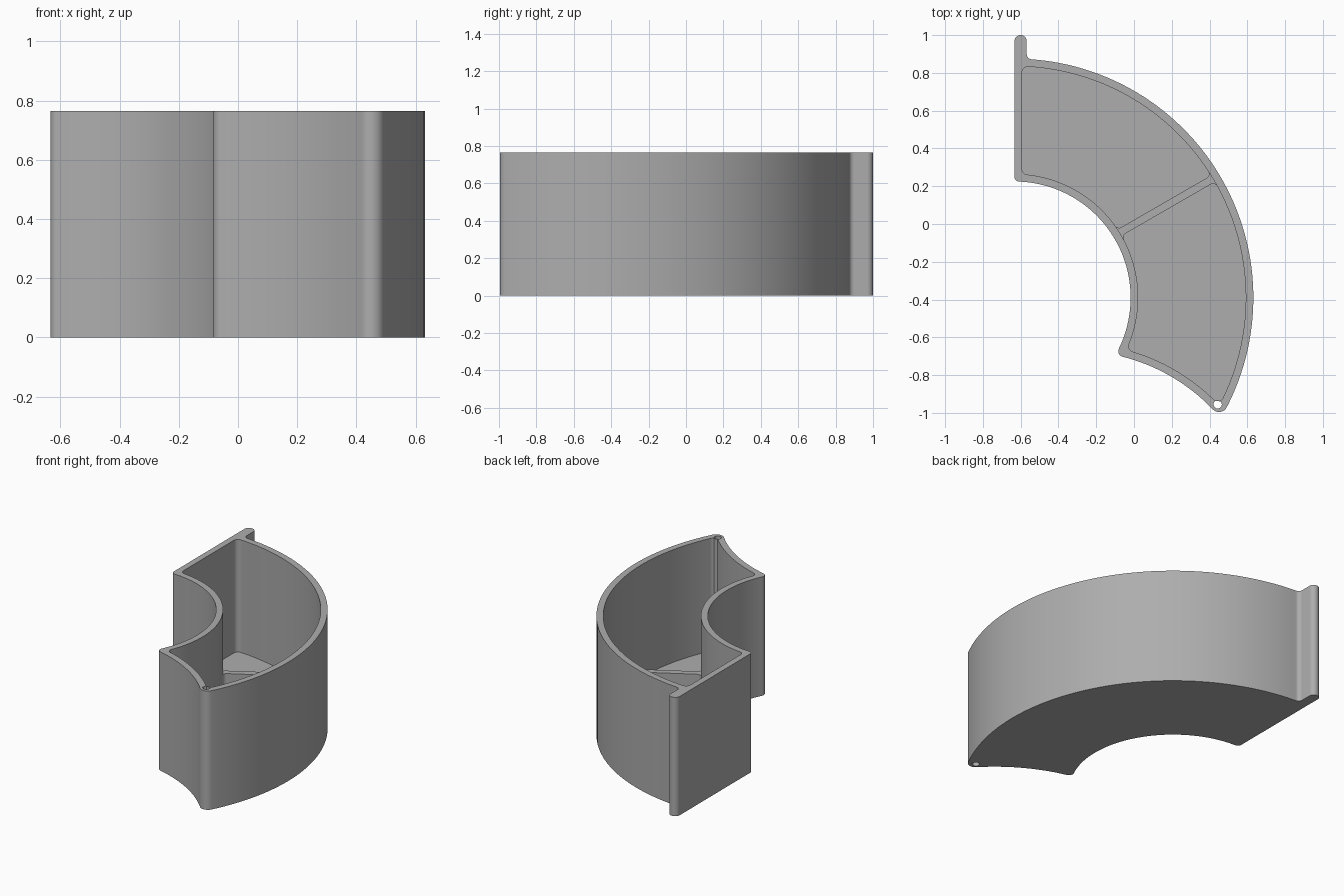
import bpy, bmesh, math
from mathutils import Vector

cube = bpy.data.objects.get("Cube")
if cube:
    bpy.data.objects.remove(cube, do_unlink=True)

HEIGHT, FLOOR, DIVIDER_TOP = 0.765, 0.04, 0.38
WALL = 0.04
RING = Vector((-0.633, -0.39))       # centre of the two main arcs
SCOOP = Vector((-0.306, -1.672))     # centre of the hollow end wall
R_OUT, R_IN, R_SCOOP = 1.265, 0.615, 1.0
LEFT = RING.x
PIN = Vector((0.443, -0.955))

plastic = bpy.data.materials.new("matte_grey")
plastic.use_nodes = True
GREY = (0.42, 0.42, 0.42, 1)
plastic.diffuse_color = GREY
plastic.node_tree.nodes["Principled BSDF"].inputs["Base Color"].default_value = GREY


def polar(c, r, a):
    return c + Vector((math.cos(a), math.sin(a))) * r


def arc(c, r, a0, a1):
    n = max(2, math.ceil(abs(a1 - a0) / math.radians(2)))
    return [polar(c, r, a0 + (a1 - a0) * i / n) for i in range(n + 1)]


def angle(c, p):
    return math.atan2(p.y - c.y, p.x - c.x)


def meet(r1, r2):
    """Right-hand crossing of a ring circle and a scoop circle."""
    v = SCOOP - RING
    d = v.length
    a = (r1 * r1 - r2 * r2 + d * d) / (2 * d)
    h = math.sqrt(r1 * r1 - a * a)
    return RING + v / d * a + Vector((-v.y, v.x)) / d * h


def trim(pts, d):
    """Cut length d off the start of a polyline."""
    pts = list(pts)
    while len(pts) > 2 and (pts[1] - pts[0]).length <= d:
        d -= (pts[1] - pts[0]).length
        pts.pop(0)
    pts[0] = pts[0] + (pts[1] - pts[0]).normalized() * d
    return pts


def rounded(segments, radii):
    """Join segments in a loop; radii[i] rounds the corner after segment i."""
    segs = [list(s) for s in segments]
    n, corners = len(segs), []
    for i, r in enumerate(radii):
        j = (i + 1) % n
        c = segments[i][-1].copy()
        if r == 0:
            corners.append([])
            continue
        u = (segments[i][-2] - c).normalized()
        v = (segments[j][1] - c).normalized()
        half = u.angle(v) / 2
        d = r / math.tan(half)
        segs[i] = trim(segs[i][::-1], d)[::-1]
        segs[j] = trim(segs[j], d)
        a, b, w = segs[i][-1], segs[j][0], math.sin(half)
        curve = []
        for k in range(1, 8):
            t = k / 8
            wa, wc, wb = (1 - t) ** 2, 2 * w * t * (1 - t), t * t
            curve.append((a * wa + c * wc + b * wb) / (wa + wc + wb))
        corners.append(curve)
    loop = []
    for s, c in zip(segs, corners):
        for p in s + c:
            if not loop or (p - loop[-1]).length > 1e-4:
                loop.append(p)
    if (loop[0] - loop[-1]).length < 1e-4:
        loop.pop()
    return loop


def wall(bm, loop, z0, z1):
    """Vertical band of faces; returns its bottom and top edge loops."""
    lo = [bm.verts.new((p.x, p.y, z0)) for p in loop]
    hi = [bm.verts.new((p.x, p.y, z1)) for p in loop]
    n = len(loop)
    for i in range(n):
        j = (i + 1) % n
        bm.faces.new((lo[i], lo[j], hi[j], hi[i]))
    return [[bm.edges.get((ring[i], ring[(i + 1) % n])) for i in range(n)]
            for ring in (lo, hi)]


def cap(bm, *loops):
    edges = [e for loop in loops for e in loop]
    bmesh.ops.triangle_fill(bm, use_beauty=True, edges=edges, normal=(0, 0, 1))


def finish(bm, name):
    bmesh.ops.recalc_face_normals(bm, faces=bm.faces[:])
    mesh = bpy.data.meshes.new(name)
    bm.to_mesh(mesh)
    bm.free()
    mesh.materials.append(plastic)
    obj = bpy.data.objects.new(name, mesh)
    bpy.context.collection.objects.link(obj)
    bpy.ops.object.select_all(action='DESELECT')
    obj.select_set(True)
    bpy.context.view_layer.objects.active = obj
    bpy.ops.object.shade_smooth_by_angle(angle=math.radians(30))


def ring_arc(r, p, q):
    return arc(RING, r, angle(RING, p), angle(RING, q))


def scoop_arc(r, p, q):
    return arc(SCOOP, r, angle(SCOOP, p), angle(SCOOP, q))


# Outer outline: curved back, hollow end, curved front, flat side, tab
tab_w = 0.065
tip, heel = meet(R_OUT, R_SCOOP), meet(R_IN, R_SCOOP)
tab_root = polar(RING, R_OUT, math.acos(tab_w / R_OUT))
tab_a, tab_b = Vector((LEFT, 1.0)), Vector((LEFT + tab_w, 1.0))
toe = Vector((LEFT, RING.y + R_IN))
outline = rounded(
    [ring_arc(R_OUT, tab_root, tip), scoop_arc(R_SCOOP, tip, heel),
     ring_arc(R_IN, heel, toe), [toe, tab_a], [tab_a, tab_b], [tab_b, tab_root]],
    [0.045, 0.03, 0.025, tab_w * 0.49, tab_w * 0.49, 0.028])

# Cavity outline, one wall thickness inside
C_OUT, C_IN, C_SCOOP = R_OUT - WALL, R_IN + WALL, R_SCOOP + WALL
c_tip, c_heel = meet(C_OUT, C_SCOOP), meet(C_IN, C_SCOOP)
c_top = polar(RING, C_OUT, math.acos(WALL / C_OUT))
c_toe = polar(RING, C_IN, math.acos(WALL / C_IN))
cavity = rounded(
    [ring_arc(C_OUT, c_top, c_tip), scoop_arc(C_SCOOP, c_tip, c_heel),
     ring_arc(C_IN, c_heel, c_toe), [c_toe, c_top]],
    [0.03, 0.03, 0.03, 0.03])

# Open tray with a pin hole through the pointed corner
bm = bmesh.new()
out_lo, out_hi = wall(bm, outline, 0, HEIGHT)
pin = [polar(PIN, 0.022, math.tau * i / 24) for i in range(24)]
pin_lo, pin_hi = wall(bm, pin, 0, HEIGHT)
cav_lo, cav_hi = wall(bm, cavity, FLOOR, HEIGHT)
cap(bm, out_lo, pin_lo)
cap(bm, out_hi, pin_hi, cav_hi)
cap(bm, cav_lo)
finish(bm, "tray")

# Half-height divider with flared ends sunk into the walls
base = math.radians(30)


def face_angle(r, upper):
    return base + (math.asin(WALL / r) if upper else 0)


def end_arc(r, spread, upper, outward):
    a = face_angle(r, upper)
    b = a + (spread if upper else -spread)
    return arc(RING, r, a, b) if outward else arc(RING, r, b, a)


s_out, s_in, sink = 0.04, 0.07, 0.015
lo_out, lo_in = end_arc(C_OUT, s_out, False, True), end_arc(C_IN, s_in, False, False)
up_out, up_in = end_arc(C_OUT, s_out, True, False), end_arc(C_IN, s_in, True, True)
back = ring_arc(C_OUT + sink, lo_out[-1], up_out[0])
front = ring_arc(C_IN - sink, up_in[-1], lo_in[0])
divider = rounded(
    [[lo_in[-1], lo_out[0]], lo_out, back, up_out,
     [up_out[-1], up_in[0]], up_in, front, lo_in],
    [0.025, 0, 0, 0.025, 0.025, 0, 0, 0.025])
bm = bmesh.new()
div_lo, div_hi = wall(bm, divider, FLOOR - 0.01, DIVIDER_TOP)
cap(bm, div_lo)
cap(bm, div_hi)
finish(bm, "divider")
